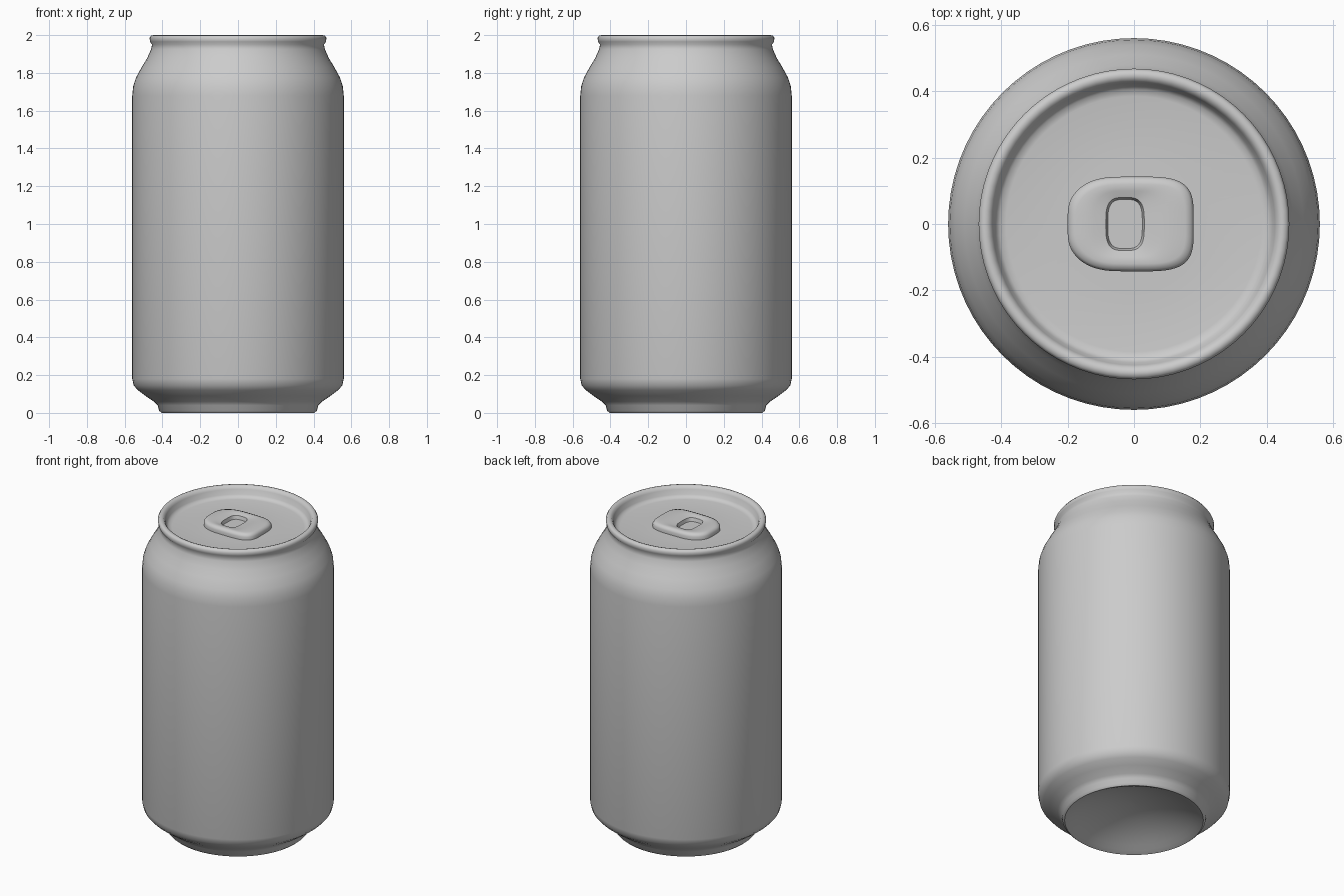
import bpy, bmesh
from math import cos, sin, pi, radians, copysign

if "Cube" in bpy.data.objects:
    bpy.data.objects.remove(bpy.data.objects["Cube"], do_unlink=True)

SIDES = 72
GREY = (0.6, 0.6, 0.6, 1)

metal = bpy.data.materials.new("plain grey metal")
metal.use_nodes = True
metal.diffuse_color = GREY
metal.node_tree.nodes["Principled BSDF"].inputs["Base Color"].default_value = GREY


def circle(r, z):
    return [(r * cos(2 * pi * i / SIDES), r * sin(2 * pi * i / SIDES), z)
            for i in range(SIDES)]


def rounded_box(cx, hx, hy, z, power=0.45, taper=0.0):
    """Superellipse ring, narrowed towards -x by taper."""
    ring = []
    for i in range(SIDES):
        c, s = cos(2 * pi * i / SIDES), sin(2 * pi * i / SIDES)
        x = copysign(abs(c) ** power, c)
        y = copysign(abs(s) ** power, s)
        ring.append((cx + hx * x, hy * y * (1 - taper * max(0, -x) ** 3), z))
    return ring


def loft(name, rings, cap_start=True, cap_end=True, angle=50):
    """Skin a stack of equal rings into one smooth object."""
    bm = bmesh.new()
    loops = [[bm.verts.new(p) for p in ring] for ring in rings]
    for a, b in zip(loops, loops[1:]):
        for i in range(SIDES):
            j = (i + 1) % SIDES
            bm.faces.new((a[i], a[j], b[j], b[i]))
    if cap_start:
        bm.faces.new(loops[0][::-1])
    if cap_end:
        bm.faces.new(loops[-1])
    mesh = bpy.data.meshes.new(name)
    bm.to_mesh(mesh)
    bm.free()
    mesh.materials.append(metal)
    obj = bpy.data.objects.new(name, mesh)
    bpy.context.collection.objects.link(obj)
    bpy.ops.object.select_all(action="DESELECT")
    obj.select_set(True)
    bpy.context.view_layer.objects.active = obj
    bpy.ops.object.shade_smooth_by_angle(angle=radians(angle))
    return obj


# Domed underside, from its centre out to the standing ring
BASE_R, DOME = 0.39, 0.11
underside = [(BASE_R * t, 0.005 + DOME * (1 - t * t))
             for t in (0.03, 0.2, 0.4, 0.6, 0.75, 0.88, 0.96)]

# Outer wall: foot, shoulder, straight side, neck
wall = [(0.395, 0.004), (0.405, 0.0), (0.418, 0.012), (0.425, 0.04),
        (0.445, 0.06), (0.49, 0.09), (0.53, 0.12), (0.552, 0.145),
        (0.56, 0.18), (0.56, 1.68), (0.555, 1.73), (0.54, 1.775),
        (0.51, 1.83), (0.48, 1.88), (0.46, 1.925), (0.455, 1.95)]

# Rolled rim and the recessed lid
rim = [(0.466, 1.965), (0.468, 1.985), (0.46, 1.997), (0.447, 2.0),
       (0.434, 1.995), (0.425, 1.98), (0.417, 1.95), (0.405, 1.937),
       (0.385, 1.933), (0.2, 1.935), (0.01, 1.935)]

loft("can_body", [circle(r, z) for r, z in underside + wall + rim])

# Pull tab: raised soft-edged plate with a sunken finger hole
loft("pull_tab", [
    rounded_box(-0.01, 0.19, 0.142, 1.930, 0.5, 0.25),
    rounded_box(-0.01, 0.19, 0.143, 1.955, 0.5, 0.25),
    rounded_box(-0.01, 0.182, 0.136, 1.968, 0.5, 0.25),
    rounded_box(-0.01, 0.165, 0.12, 1.974, 0.5, 0.25),
    rounded_box(-0.02, 0.10, 0.10, 1.970, 0.55, 0.1),
    rounded_box(-0.027, 0.058, 0.08, 1.964, 0.6),
    rounded_box(-0.027, 0.052, 0.074, 1.942, 0.6),
], cap_start=False)
